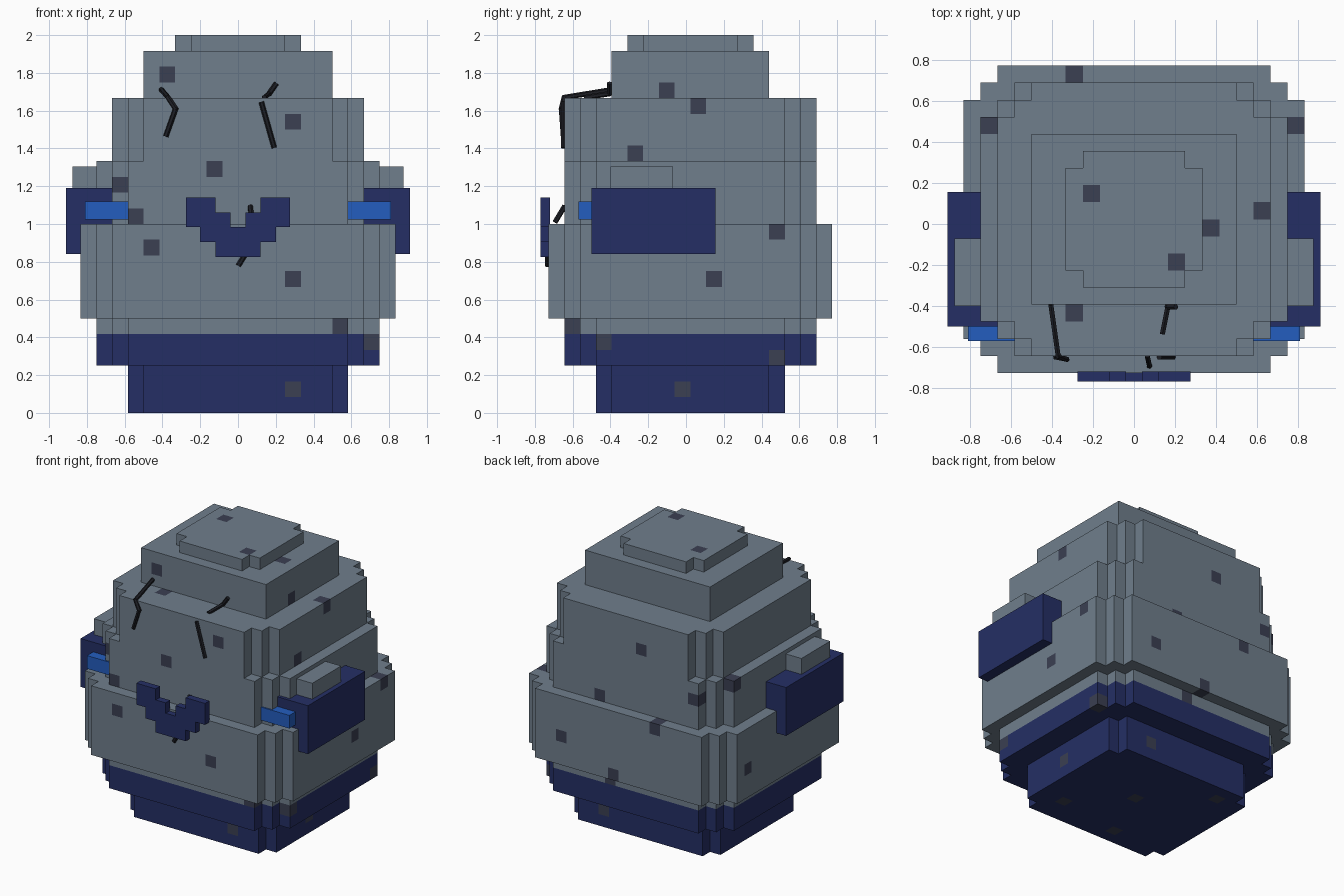
import bpy, bmesh, math
from mathutils import Vector

if "Cube" in bpy.data.objects:
    bpy.data.objects.remove(bpy.data.objects["Cube"])

U = 1 / 12        # block size
Y0 = 0.023        # body centre in y


def mat(name, col):
    m = bpy.data.materials.new(name)
    m.diffuse_color = (*col, 1)
    m.use_nodes = True
    m.node_tree.nodes["Principled BSDF"].inputs["Base Color"].default_value = m.diffuse_color
    return m


GRAY = mat("slate gray", (0.160, 0.210, 0.262))
NAVY = mat("navy", (0.018, 0.028, 0.130))
SPOT = mat("dark spot", (0.043, 0.050, 0.085))
BLUE = mat("bright blue", (0.017, 0.110, 0.520))
CRACK = mat("charcoal", (0.012, 0.013, 0.018))


def finish(bm, name, mats):
    me = bpy.data.meshes.new(name)
    bm.to_mesh(me)
    bm.free()
    for m in mats:
        me.materials.append(m)
    ob = bpy.data.objects.new(name, me)
    bpy.context.collection.objects.link(ob)
    return ob


def box(name, lo, hi, m, mirror=False):
    lo, hi = Vector(lo), Vector(hi)
    bm = bmesh.new()
    bmesh.ops.create_cube(bm, size=1)
    for v in bm.verts:
        v.co = Vector([c * s for c, s in zip(v.co, hi - lo)]) + (lo + hi) / 2
    ob = finish(bm, name, [m])
    if mirror:
        ob.modifiers.new("mirror", "MIRROR")
    return ob


# Stepped egg body: (z from, z to, [(half x, half y) of overlapping slabs]) in blocks
LAYERS = [
    (0, 3, [(7, 5), (6, 6)]),
    (3, 6, [(7, 8), (8, 7), (9, 6)]),
    (6, 12, [(8, 9), (9, 8), (10, 7)]),
    (12, 16, [(7, 8), (8, 7), (9, 6)]),
    (16, 20, [(6, 8), (7, 7), (8, 6)]),
    (20, 23, [(6, 5)]),
    (23, 24, [(4, 3), (3, 4)]),
]
# Blocks with a dark speckle
SPOTS = {
    (-5, -5, 21), (3, -8, 18), (-2, -8, 15), (-8, -7, 14), (-7, -8, 12),
    (-6, -9, 10), (3, -9, 8), (6, -8, 5), (8, -6, 4), (3, -6, 1),
    (5, -2, 20), (7, 0, 19), (7, -4, 16), (9, 5, 11), (9, 1, 8), (8, 5, 3), (6, -1, 1),
    (-4, 8, 11), (-9, 5, 15), (-3, 1, 23), (2, -3, 23), (4, -1, 22), (-4, -6, 19),
    (5, 8, 8), (0, 8, 6), (1, 7, 5), (3, 5, 1), (2, 7, 12), (-2, 7, 17), (-7, 7, 14),
    (-10, 5, 8), (0, 0, 0), (-5, 4, 0), (-2, -5, 0), (4, -4, 0),
}
cells = {(i, j, k) for z0, z1, slabs in LAYERS for hx, hy in slabs
         for i in range(-hx, hx) for j in range(-hy, hy) for k in range(z0, z1)}

bm = bmesh.new()
verts = {}


def vert(p):
    if p not in verts:
        verts[p] = bm.verts.new((p[0] * U, p[1] * U + Y0, p[2] * U))
    return verts[p]


for c in sorted(cells):
    for axis in range(3):
        for side in (0, 1):
            n = list(c)
            n[axis] += 2 * side - 1
            if tuple(n) in cells:
                continue
            a, b = (axis + 1) % 3, (axis + 2) % 3
            loop = []
            for da, db in ((0, 0), (1, 0), (1, 1), (0, 1)):
                p = list(c)
                p[axis] += side
                p[a] += da
                p[b] += db
                loop.append(vert(tuple(p)))
            f = bm.faces.new(loop if side else loop[::-1])
            f.material_index = 2 if c in SPOTS else (1 if c[2] < 5 else 0)
finish(bm, "body", [GRAY, NAVY, SPOT])

# Side pods with gray caps and blue front bars
box("side_pod", (0.62, -0.50, 0.84), (0.91, 0.155, 1.19), NAVY, True)
box("pod_cap", (0.70, -0.40, 1.17), (0.875, -0.07, 1.305), GRAY, True)
box("pod_light", (0.58, -0.57, 1.025), (0.81, -0.48, 1.12), BLUE, True)

# V-shaped front emblem, stepped outline extruded backwards
half = [(0.04, 0.985), (0.04, 1.06), (0.12, 1.06), (0.12, 1.14), (0.275, 1.14),
        (0.275, 0.985), (0.20, 0.985), (0.20, 0.905), (0.12, 0.905), (0.12, 0.825)]
bm = bmesh.new()
outline = half + [(-x, z) for x, z in reversed(half)]
face = bm.faces.new([bm.verts.new((x, -0.77, z)) for x, z in outline])
ext = bmesh.ops.extrude_face_region(bm, geom=[face])
for v in ext["geom"]:
    if isinstance(v, bmesh.types.BMVert):
        v.co.y = -0.72
bmesh.ops.recalc_face_normals(bm, faces=bm.faces)
finish(bm, "chest_plate", [NAVY])


# Cracks: thin rods along short paths
def rods(name, pts, r=0.014):
    bm = bmesh.new()
    for p, q in zip(pts, pts[1:]):
        p, q = Vector(p), Vector(q)
        d = q - p
        m = d.to_track_quat("Z", "Y").to_matrix().to_4x4()
        m.translation = (p + q) / 2
        bmesh.ops.create_cone(bm, cap_ends=True, segments=6, radius1=r, radius2=r,
                              depth=d.length + r, matrix=m)
    finish(bm, name, [CRACK])


rods("crack_left", [(-0.405, -0.40, 1.71), (-0.37, -0.645, 1.67),
                    (-0.33, -0.66, 1.61), (-0.38, -0.65, 1.47)])
rods("crack_right_upper", [(0.20, -0.405, 1.74), (0.165, -0.405, 1.69), (0.14, -0.53, 1.67)])
rods("crack_right_lower", [(0.125, -0.65, 1.64), (0.19, -0.65, 1.41)])
rods("crack_center", [(0.065, -0.645, 1.09), (0.075, -0.69, 1.015)])
rods("crack_bottom", [(0.045, -0.735, 0.85), (0.005, -0.735, 0.785)])
